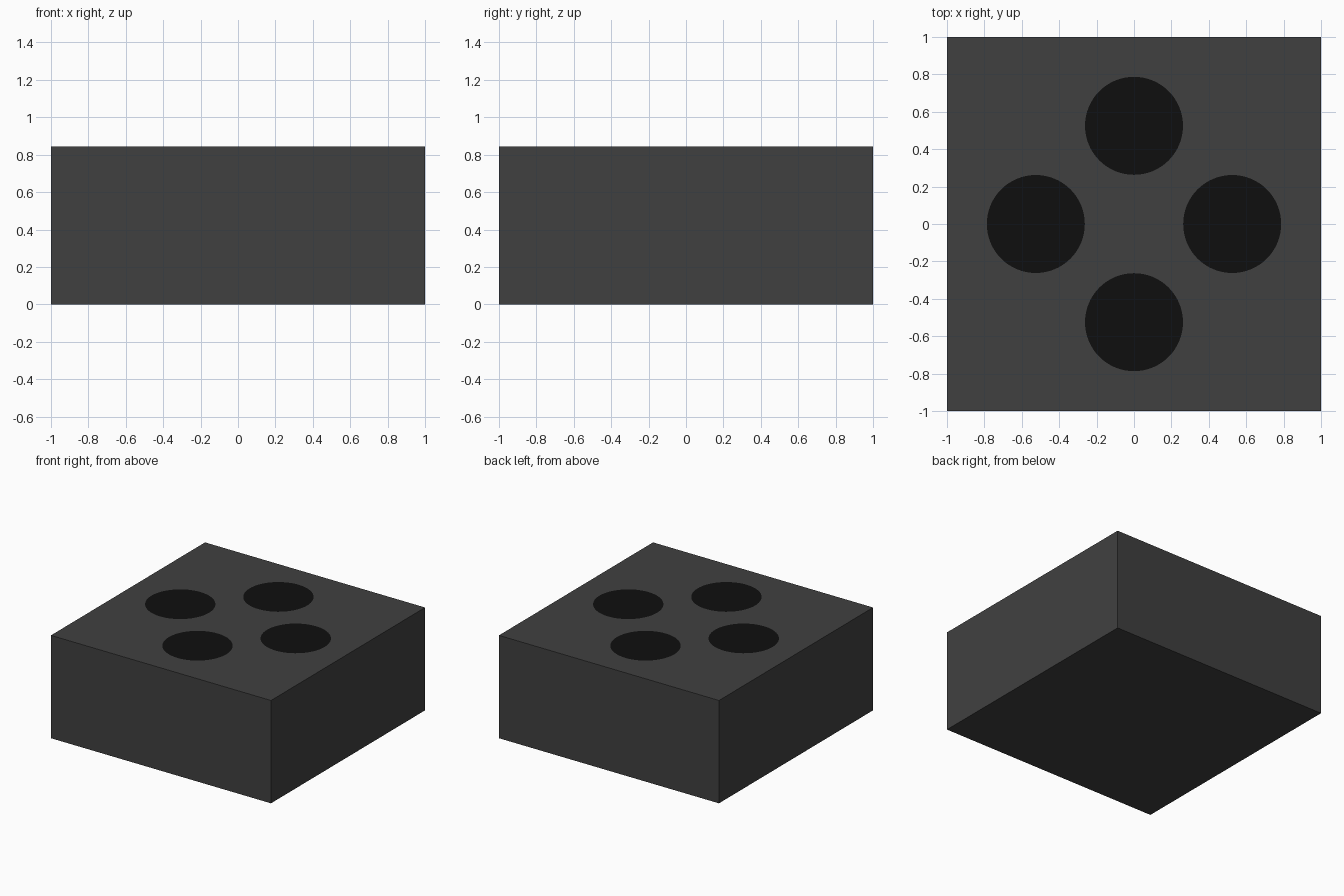
import bpy
from math import cos, sin, pi

if "Cube" in bpy.data.objects:
    bpy.data.objects.remove(bpy.data.objects["Cube"])

HEIGHT = 0.845
RADIUS = 0.262
OFFSET = 0.525


def material(name, v):
    mat = bpy.data.materials.new(name)
    mat.diffuse_color = (v, v, v, 1)
    mat.use_nodes = True
    mat.node_tree.nodes["Principled BSDF"].inputs["Base Color"].default_value = mat.diffuse_color
    return mat


body_mat = material("dark_grey", 0.051)
disc_mat = material("near_black", 0.0045)

# Block body standing on the floor
bpy.ops.mesh.primitive_cube_add(size=1, location=(0, 0, HEIGHT / 2))
body = bpy.context.object
body.name = "block_body"
body.scale = (2, 2, HEIGHT)
bpy.ops.object.transform_apply(location=False, rotation=False, scale=True)
body.data.materials.append(body_mat)

# Four flat round plates, lying just on the top face
for i, side in enumerate(("right", "back", "left", "front")):
    a = i * pi / 2
    bpy.ops.mesh.primitive_circle_add(
        vertices=64, radius=RADIUS, fill_type='NGON',
        location=(OFFSET * cos(a), OFFSET * sin(a), HEIGHT + 0.001))
    plate = bpy.context.object
    plate.name = f"round_plate_{side}"
    plate.data.materials.append(disc_mat)
